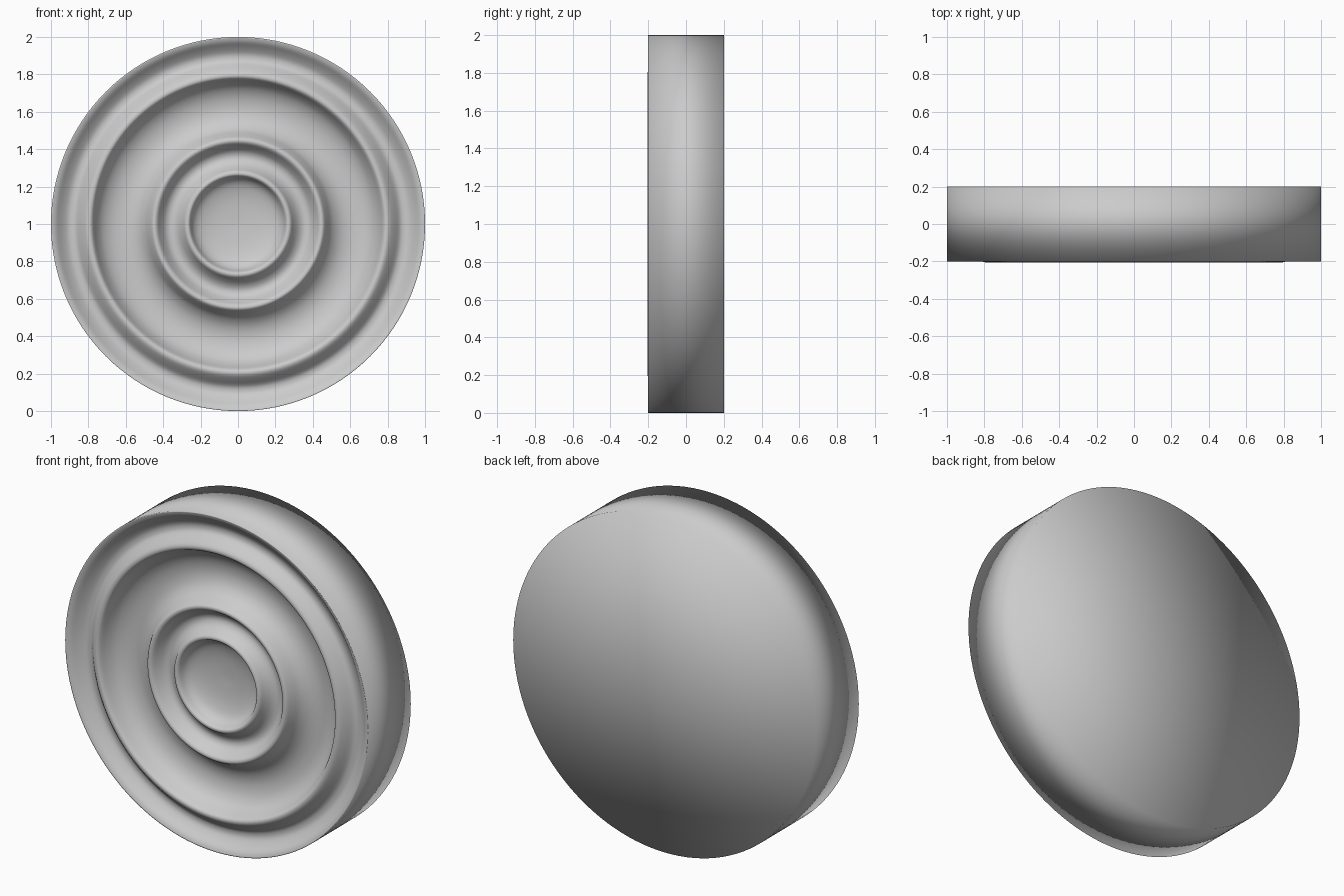
import bpy, bmesh, math

if "Cube" in bpy.data.objects:
    bpy.data.objects.remove(bpy.data.objects["Cube"])

SEGMENTS = 128
CENTRE_Z = 1.0

# Front profile (radius, y) from outer rim to centre: ridges and grooves
front = [(1.0, -0.2), (0.975, -0.19), (0.945, -0.163), (0.915, -0.142),
         (0.89, -0.137), (0.865, -0.145), (0.835, -0.177), (0.81, -0.2),
         (0.79, -0.204), (0.775, -0.192), (0.755, -0.155), (0.725, -0.118),
         (0.675, -0.09), (0.61, -0.08), (0.55, -0.093), (0.505, -0.125),
         (0.48, -0.163), (0.46, -0.195), (0.445, -0.201), (0.43, -0.193),
         (0.41, -0.165), (0.385, -0.138), (0.355, -0.13), (0.325, -0.143),
         (0.3, -0.17), (0.283, -0.195), (0.267, -0.2), (0.255, -0.19),
         (0.237, -0.155), (0.2, -0.128), (0.12, -0.108), (0.0, -0.1)]


def smooth_path(pts, steps):
    """Catmull-Rom curve through the profile points."""
    out = []
    for i in range(len(pts) - 1):
        p0, p1 = pts[max(i - 1, 0)], pts[i]
        p2, p3 = pts[i + 1], pts[min(i + 2, len(pts) - 1)]
        for k in range(steps):
            t = k / steps
            out.append(tuple(
                0.5 * (2 * b + (c - a) * t + (2 * a - 5 * b + 4 * c - d) * t * t
                       + (3 * b - a - 3 * c + d) * t ** 3)
                for a, b, c, d in zip(p0, p1, p2, p3)))
    return out + [pts[-1]]


def revolve(name, profile):
    """Spin a profile, whose two ends lie on the axis, around the y axis."""
    bm = bmesh.new()
    rings = []
    for r, y in profile[1:-1]:
        rings.append([bm.verts.new((r * math.cos(a), y, CENTRE_Z + r * math.sin(a)))
                      for a in (2 * math.pi * i / SEGMENTS for i in range(SEGMENTS))])
    start = bm.verts.new((0, profile[0][1], CENTRE_Z))
    end = bm.verts.new((0, profile[-1][1], CENTRE_Z))
    for i in range(SEGMENTS):
        j = (i + 1) % SEGMENTS
        bm.faces.new((start, rings[0][i], rings[0][j]))
        bm.faces.new((end, rings[-1][j], rings[-1][i]))
        for a, b in zip(rings, rings[1:]):
            bm.faces.new((a[i], b[i], b[j], a[j]))
    bmesh.ops.recalc_face_normals(bm, faces=bm.faces[:])
    for f in bm.faces:
        f.smooth = True
    mesh = bpy.data.meshes.new(name)
    bm.to_mesh(mesh)
    bm.free()
    obj = bpy.data.objects.new(name, mesh)
    bpy.context.collection.objects.link(obj)
    return obj


# Round body: flat back, straight side wall, rippled front
revolve("ringed_disc", [(0.0, 0.2), (1.0, 0.2)] + smooth_path(front, 3))
